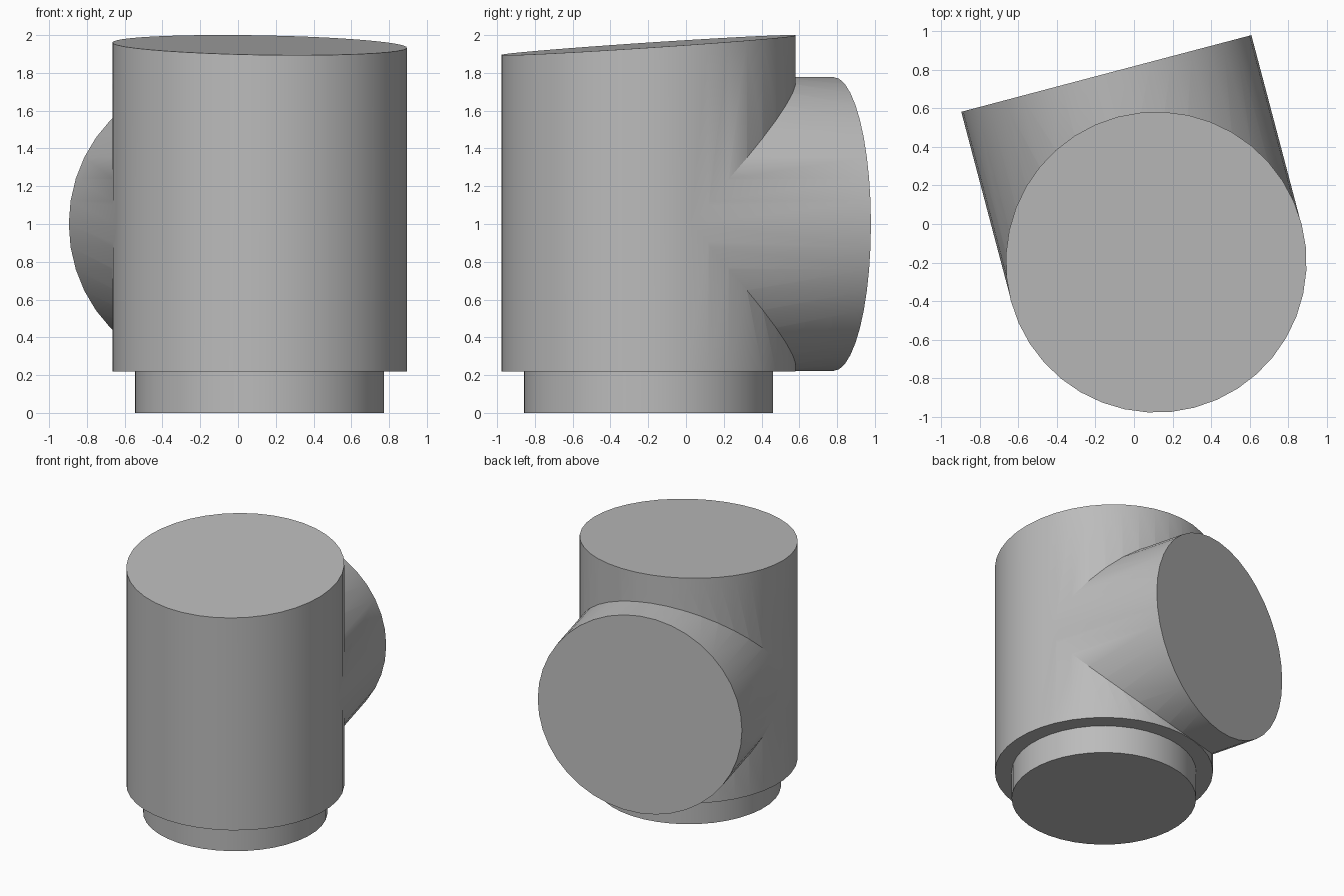
import bpy, bmesh, math
from mathutils import Vector, Matrix

cube = bpy.data.objects.get("Cube")
if cube:
    bpy.data.objects.remove(cube, do_unlink=True)

TURN = math.radians(14.8)            # heading of the side branch
OUT = Vector((-math.sin(TURN), math.cos(TURN), 0))
AXIS = Vector((0.115, -0.198, 0))    # upright axis of the body
SIDES = 40

grey = bpy.data.materials.new("grey")
grey.use_nodes = True
grey.diffuse_color = (0.5, 0.5, 0.5, 1)
grey.node_tree.nodes["Principled BSDF"].inputs["Base Color"].default_value = (0.5, 0.5, 0.5, 1)


def cylinder(name, radius, start, direction, length, top_slope=0):
    """Cylinder from start along direction; its top may lean along OUT."""
    bm = bmesh.new()
    bmesh.ops.create_cone(bm, cap_ends=True, segments=SIDES, radius1=radius,
                          radius2=radius, depth=length)
    tilt = Matrix.Rotation(TURN, 4, 'Z')
    if direction.z < 0.5:
        tilt = tilt @ Matrix.Rotation(-math.pi / 2, 4, 'X')
    move = Matrix.Translation(start + direction * length / 2)
    bmesh.ops.transform(bm, matrix=move @ tilt, verts=bm.verts)
    if top_slope:
        for v in bm.verts:
            if v.co.z > start.z + length / 2:
                v.co.z += top_slope * (v.co - start).dot(OUT)
    mesh = bpy.data.meshes.new(name)
    bm.to_mesh(mesh)
    bm.free()
    mesh.materials.append(grey)
    obj = bpy.data.objects.new(name, mesh)
    bpy.context.collection.objects.link(obj)
    return obj


UP = Vector((0, 0, 1))
# Main body with a slightly sloping top
body = cylinder("body", 0.78, AXIS + UP * 0.22, UP, 1.727, 0.0686)
# Narrow plug underneath
plug = cylinder("base_plug", 0.66, AXIS, UP, 0.22)
# Horizontal branch, fused into the body
branch = cylinder("side_branch", 0.778, AXIS + UP, OUT, 1.012)
branch.hide_render = True

fuse = body.modifiers.new("fuse_branch", 'BOOLEAN')
fuse.operation = 'UNION'
fuse.solver = 'EXACT'
fuse.object = branch
bpy.context.view_layer.objects.active = body
bpy.ops.object.modifier_apply(modifier=fuse.name)
bpy.data.objects.remove(branch, do_unlink=True)

# Smooth walls, crisp rims
bpy.ops.object.select_all(action='DESELECT')
for obj in (body, plug):
    obj.select_set(True)
bpy.ops.object.shade_smooth_by_angle(angle=math.radians(30))
